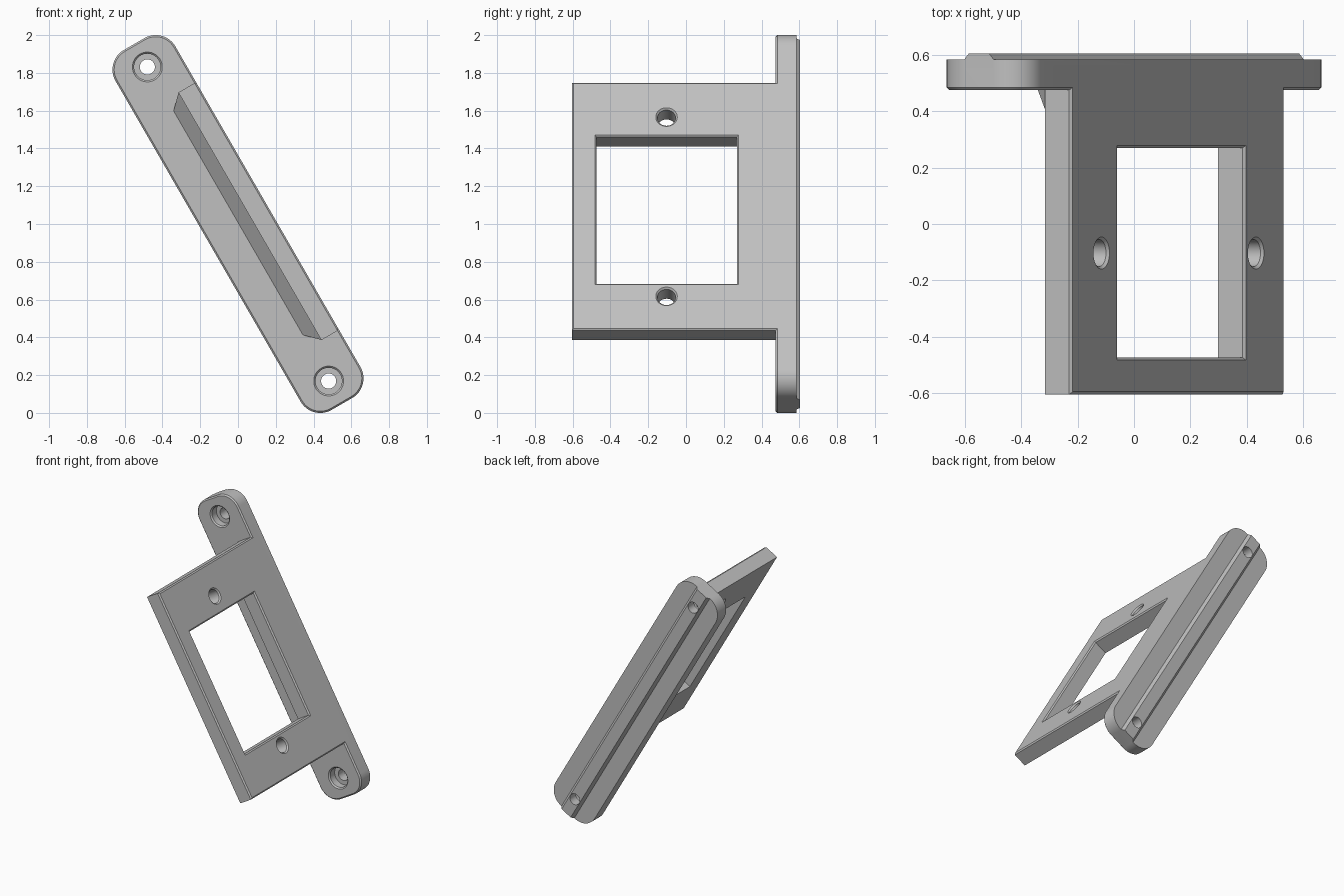
import bpy
import bmesh
from math import cos, sin, pi, radians
from mathutils import Matrix

cube = bpy.data.objects.get("Cube")
if cube:
    bpy.data.objects.remove(cube, do_unlink=True)

grey = bpy.data.materials.new("light grey")
grey.use_nodes = True
grey.diffuse_color = (0.53, 0.53, 0.53, 1)
grey.node_tree.nodes["Principled BSDF"].inputs["Base Color"].default_value = grey.diffuse_color

# Untilted frame: x across the flange, y depth, z along the flange
W, L = 0.183, 1.1            # flange half width and half length
FRONT, BACK = 0.475, 0.584   # flange faces
UNDER = 0.075                # underside of the plate
CH = 0.009                   # edge chamfer


def rect(a0, a1, b0, b1):
    return [(a0, b0), (a1, b0), (a1, b1), (a0, b1)]


def circle(a, b, r, n=48):
    return [(a + r * cos(2 * pi * i / n), b + r * sin(2 * pi * i / n)) for i in range(n)]


def rounded(w, l, r, n=12):
    pts = []
    for k, (sx, sz) in enumerate([(1, 1), (-1, 1), (-1, -1), (1, -1)]):
        for i in range(n + 1):
            t = (k + i / n) * pi / 2
            pts.append((sx * (w - r) + r * cos(t), sz * (l - r) + r * sin(t)))
    return pts


def loft(name, axis, rings):
    """Solid through (position, outline) rings stacked along x or y."""
    bm = bmesh.new()
    loops = []
    for p, pts in rings:
        loops.append([bm.verts.new((p, a, b) if axis == "x" else (a, p, b)) for a, b in pts])
    for lo, hi in zip(loops, loops[1:]):
        for i in range(len(lo)):
            j = (i + 1) % len(lo)
            bm.faces.new((lo[i], lo[j], hi[j], hi[i]))
    bm.faces.new(loops[0])
    bm.faces.new(loops[-1])
    bmesh.ops.recalc_face_normals(bm, faces=bm.faces)
    mesh = bpy.data.meshes.new(name)
    bm.to_mesh(mesh)
    bm.free()
    mesh.materials.append(grey)
    ob = bpy.data.objects.new(name, mesh)
    bpy.context.collection.objects.link(ob)
    return ob


def combine(target, other, operation):
    mod = target.modifiers.new("combine", "BOOLEAN")
    mod.operation, mod.solver, mod.object = operation, "EXACT", other
    bpy.ops.object.select_all(action="DESELECT")
    bpy.context.view_layer.objects.active = target
    target.select_set(True)
    bpy.ops.object.modifier_apply(modifier=mod.name)
    bpy.data.objects.remove(other, do_unlink=True)


# Rounded flange with a chamfered front edge
bracket = loft("bracket", "y", [
    (FRONT, rounded(W - CH, L - CH, 0.12 - CH)),
    (FRONT + CH, rounded(W, L, 0.12)),
    (BACK, rounded(W, L, 0.12))])

# Low ridge with sloped sides along the back
combine(bracket, loft("ridge", "y", [
    (BACK - 0.03, rect(-0.06, 0.06, -L, L)),
    (BACK, rect(-0.06, 0.06, -L, L)),
    (0.604, rect(-0.042, 0.042, -L, L))]), "UNION")

# Mounting plate, flush with one side of the flange
Y0, Y1, Z0, Z1 = -0.604, 0.53, -0.753, 0.761
combine(bracket, loft("plate", "x", [
    (UNDER, rect(Y0, Y1, Z0, Z1)),
    (W - CH, rect(Y0, Y1, Z0, Z1)),
    (W, rect(Y0 + CH, Y1, Z0 + CH, Z1 - CH))]), "UNION")

# Chamfered fillet in the inner corner, with mitred ends
combine(bracket, loft("fillet", "x", [
    (0.004, rect(FRONT, 0.52, Z0 + 0.072, Z1 - 0.072)),
    (UNDER, rect(0.405, 0.52, Z0 + 0.001, Z1 - 0.001)),
    (0.1, rect(0.405, 0.52, Z0 + 0.001, Z1 - 0.001))]), "UNION")

# Window with a chamfered upper rim
y0, y1, z0, z1 = -0.473, 0.269, -0.467, 0.430
combine(bracket, loft("window", "x", [
    (0.0, rect(y0, y1, z0, z1)),
    (W - CH, rect(y0, y1, z0, z1)),
    (W + CH, rect(y0 - 2 * CH, y1 + 2 * CH, z0 - 2 * CH, z1 + 2 * CH))]), "DIFFERENCE")

for side in (-1, 1):
    # Chamfered screw hole in the plate
    z = side * 0.548
    combine(bracket, loft("plate_hole", "x", [
        (0.0, circle(-0.103, z, 0.048)),
        (W - CH, circle(-0.103, z, 0.048)),
        (W + CH, circle(-0.103, z, 0.048 + 2 * CH))]), "DIFFERENCE")
    # Counterbored screw hole in the flange
    z = side * 0.96
    combine(bracket, loft("flange_hole", "y", [
        (FRONT - CH, circle(0, z, 0.07 + 2 * CH)),
        (FRONT + CH, circle(0, z, 0.07)),
        (FRONT + 0.06, circle(0, z, 0.07)),
        (FRONT + 0.06, circle(0, z, 0.04)),
        (0.65, circle(0, z, 0.04))]), "DIFFERENCE")

# Tilt the finished part and stand it on the ground
bracket.data.transform(Matrix.Translation((0, 0, 1)) @ Matrix.Rotation(radians(-30), 4, "Y"))
bpy.ops.object.select_all(action="DESELECT")
bracket.select_set(True)
bpy.context.view_layer.objects.active = bracket
bpy.ops.object.shade_smooth_by_angle(angle=radians(25))
